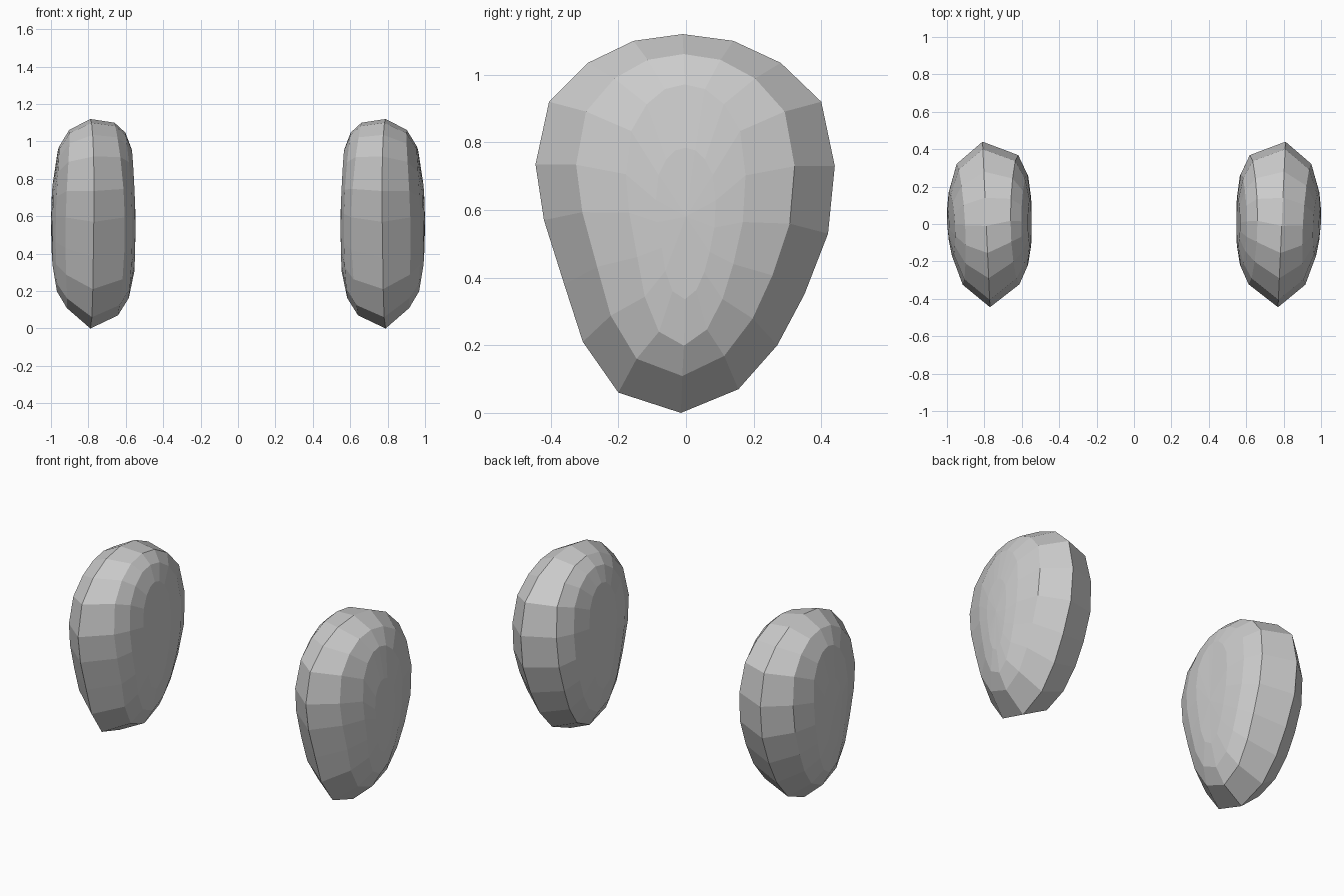
import bpy, bmesh

# Egg-shaped side outline (y, z), narrow end down
OUTLINE = [(-0.015, 0), (0.155, 0.07), (0.27, 0.2), (0.35, 0.35), (0.42, 0.53), (0.44, 0.73),
           (0.40, 0.92), (0.28, 1.035), (0.14, 1.10), (-0.01, 1.12), (-0.155, 1.10),
           (-0.29, 1.035), (-0.405, 0.92), (-0.445, 0.735), (-0.42, 0.57), (-0.36, 0.38),
           (-0.305, 0.21), (-0.2, 0.06)]

# Rings from inner face to outer face: x, y scale, z scale, centre y, centre z, bulge, shear
RINGS = [(0.549, 0.30, 0.58, 0.01, 0.63, 0.10, 0.0),
         (0.565, 0.56, 0.79, 0.02, 0.605, 0.14, 0.0),
         (0.608, 0.78, 0.92, 0.025, 0.585, 0.16, 0.01),
         (0.790, 1.00, 1.00, 0.00, 0.56, 0.00, 0.045),
         (0.937, 0.73, 0.85, 0.00, 0.585, -0.12, 0.05),
         (0.983, 0.40, 0.69, 0.00, 0.585, -0.13, 0.05),
         (0.995, 0.20, 0.40, 0.00, 0.56, -0.10, 0.05)]


def make_pad(name, side):
    bm = bmesh.new()
    loops = []
    for x, sy, sz, cy, cz, bulge, shear in RINGS:
        loop = []
        for y, z in OUTLINE:
            py, pz = cy + y * sy, cz + (z - 0.56) * sz
            px = x + shear * py + bulge * (pz - 0.53) ** 2
            loop.append(bm.verts.new((side * px, py, pz)))
        loops.append(loop)
    n = len(OUTLINE)
    for a, b in zip(loops, loops[1:]):
        for i in range(n):
            j = (i + 1) % n
            bm.faces.new((a[i], a[j], b[j], b[i]))
    # Close the two broad faces with fans
    for loop, x in ((loops[0], 0.547), (loops[-1], 0.999)):
        c = bm.verts.new((side * x, 0, 0.58))
        for i in range(n):
            bm.faces.new((loop[i], loop[(i + 1) % n], c))
    bmesh.ops.recalc_face_normals(bm, faces=bm.faces)
    mesh = bpy.data.meshes.new(name)
    bm.to_mesh(mesh)
    bm.free()
    bpy.context.collection.objects.link(bpy.data.objects.new(name, mesh))


# Mirrored pair of pads
make_pad("right_pad", 1)
make_pad("left_pad", -1)
